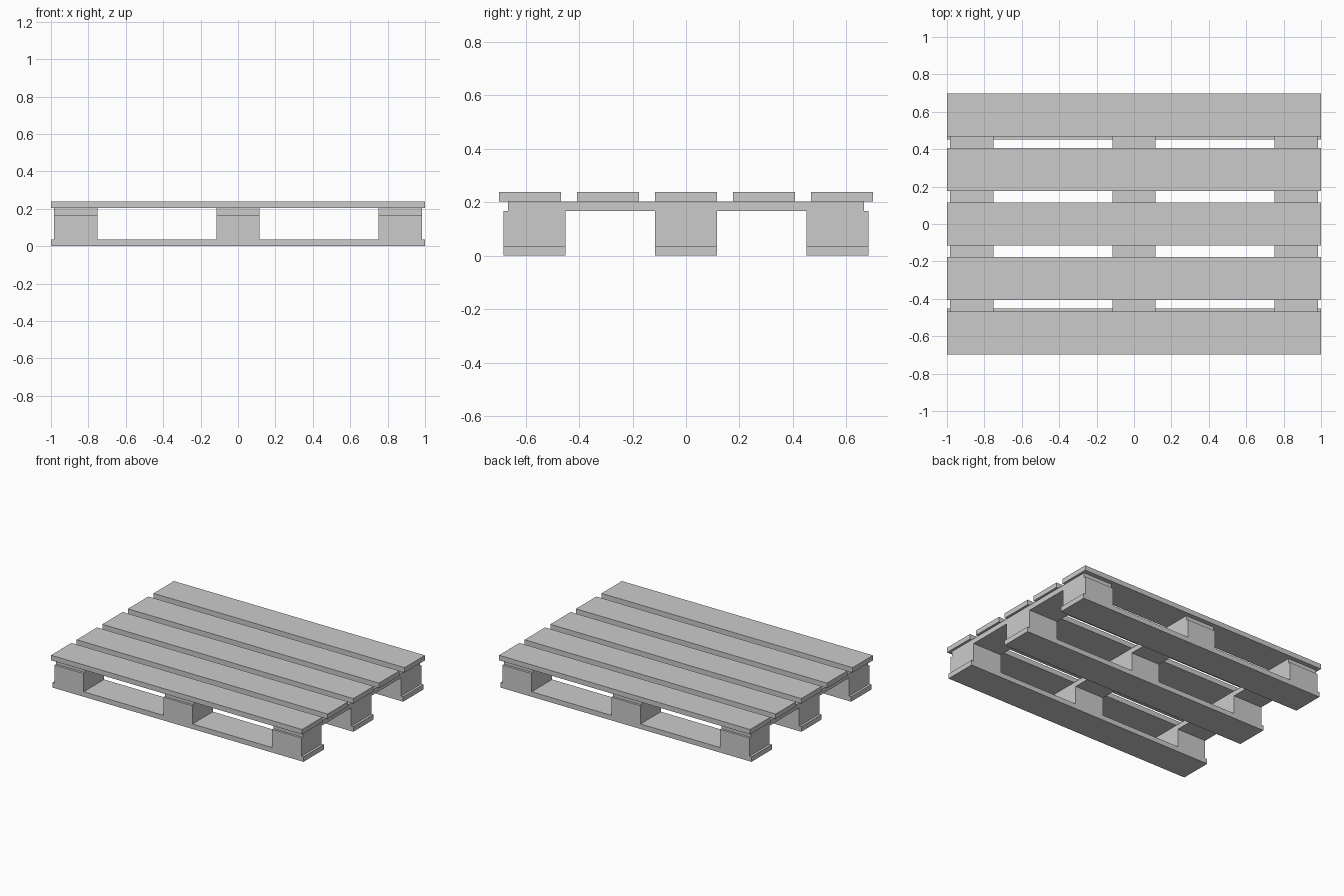
import bpy

cube = bpy.data.objects.get("Cube")
if cube:
    bpy.data.objects.remove(cube, do_unlink=True)

# One plain grey for the whole pallet
GREY = (0.6, 0.6, 0.6, 1.0)
grey = bpy.data.materials.new("pallet_grey")
grey.use_nodes = True
grey.diffuse_color = GREY
grey.node_tree.nodes["Principled BSDF"].inputs["Base Color"].default_value = GREY


def board(name, x, y, z_bottom, z_top, width, depth):
    """Flat-sided box centred on x, y between two heights."""
    height = z_top - z_bottom
    bpy.ops.mesh.primitive_cube_add(size=1, location=(x, y, z_bottom + height / 2))
    obj = bpy.context.object
    obj.name = name
    obj.scale = (width, depth, height)
    bpy.ops.object.transform_apply(location=False, rotation=False, scale=True)
    obj.data.materials.append(grey)
    return obj


# Layer heights, bottom to top, and the common plank width
RUNNER_TOP, BLOCK_TOP, STRINGER_TOP, DECK_TOP = 0.036, 0.167, 0.203, 0.239
PLANK = 0.232
COLUMNS = {"right": -0.867, "middle": 0, "left": 0.867}
ROWS = {"front": -0.567, "middle": 0, "back": 0.567}

# Bottom runners with three spacer blocks on each
for row, y in ROWS.items():
    board(f"{row}_runner", 0, y, 0, RUNNER_TOP, 2, PLANK)
    for column, x in COLUMNS.items():
        board(f"{row}_{column}_block", x, y, RUNNER_TOP, BLOCK_TOP, PLANK, PLANK)

# Cross stringers resting on the blocks
for column, x in COLUMNS.items():
    board(f"{column}_stringer", x, 0, BLOCK_TOP, STRINGER_TOP, PLANK, 1.334)

# Five deck slats
for i in range(5):
    board(f"deck_slat_{i + 1}", 0, (i - 2) * 0.2915, STRINGER_TOP, DECK_TOP, 2, PLANK)
